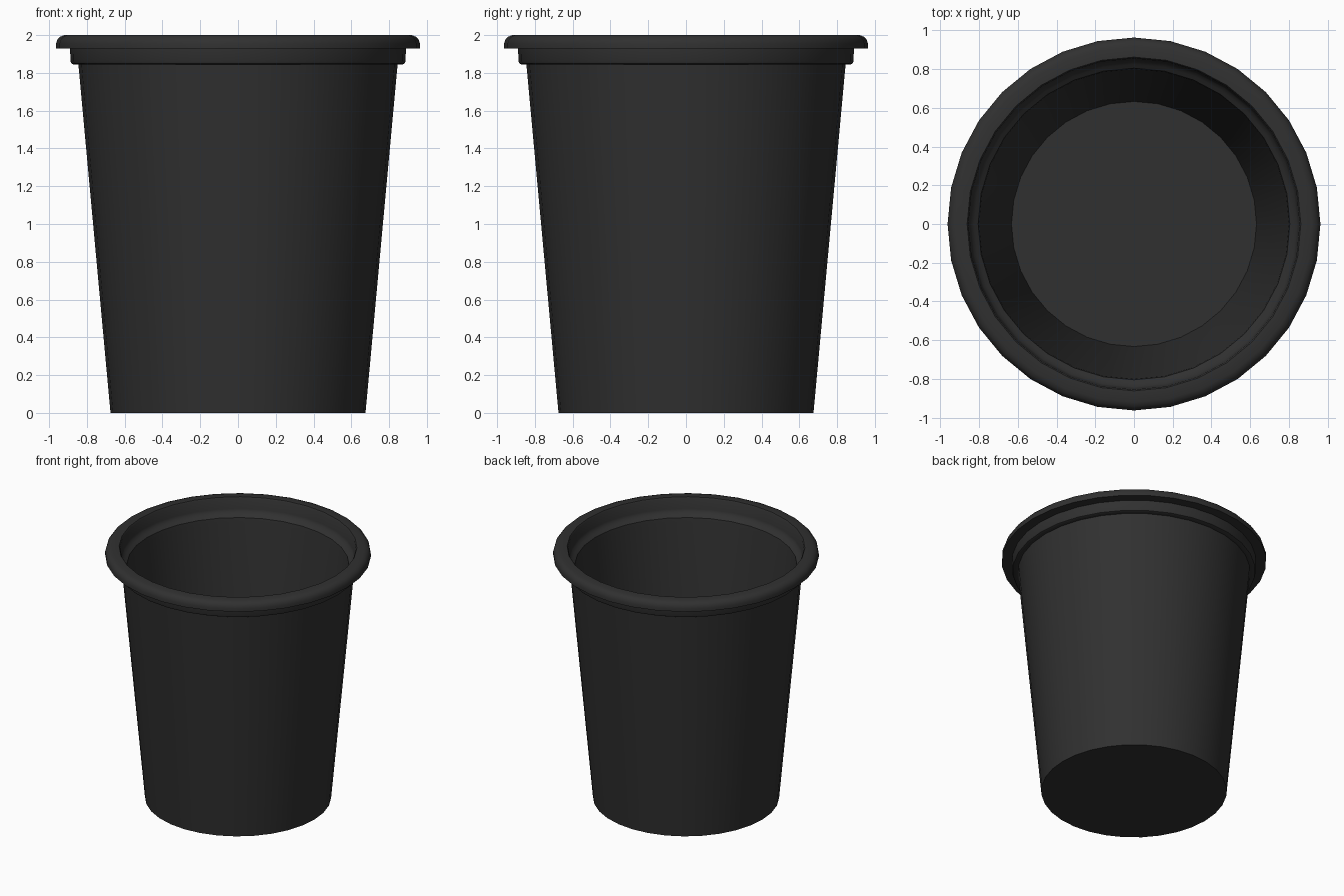
import bpy, bmesh, math

if "Cube" in bpy.data.objects:
    bpy.data.objects.remove(bpy.data.objects["Cube"])

SIDES = 32

# cross-section (radius, z) from the outer bottom, over the rim, to the inner floor
profile = [
    (0.675, 0.0), (0.845, 1.845),                                   # outer wall
    (0.872, 1.845), (0.882, 1.85), (0.887, 1.862), (0.889, 1.93),   # step below the lip
    (0.963, 1.93), (0.963, 1.955), (0.957, 1.975),                  # lip edge
    (0.943, 1.991), (0.92, 2.0), (0.862, 2.0),                      # rounded lip top
    (0.855, 1.99), (0.85, 1.91), (0.842, 1.89), (0.825, 1.875),     # inner step
    (0.805, 1.86), (0.80, 1.83),
    (0.633, 0.04),                                                  # inner wall
]

bm = bmesh.new()
rings = [[bm.verts.new((r * math.cos(2 * math.pi * i / SIDES),
                        r * math.sin(2 * math.pi * i / SIDES), z))
          for i in range(SIDES)] for r, z in profile]
for a, b in zip(rings, rings[1:]):
    for i in range(SIDES):
        j = (i + 1) % SIDES
        bm.faces.new((a[i], a[j], b[j], b[i]))

# underside and inner floor
bm.faces.new(rings[0][::-1])
bm.faces.new(rings[-1])
bmesh.ops.recalc_face_normals(bm, faces=bm.faces[:])

mesh = bpy.data.meshes.new("bin_body")
bm.to_mesh(mesh)
bm.free()
body = bpy.data.objects.new("bin_body", mesh)
bpy.context.collection.objects.link(body)

# dark plastic
mat = bpy.data.materials.new("dark_plastic")
mat.diffuse_color = (0.03, 0.03, 0.03, 1)
mat.use_nodes = True
mat.node_tree.nodes["Principled BSDF"].inputs["Base Color"].default_value = mat.diffuse_color
mesh.materials.append(mat)

bpy.context.view_layer.objects.active = body
body.select_set(True)
bpy.ops.object.shade_smooth_by_angle(angle=math.radians(40))
